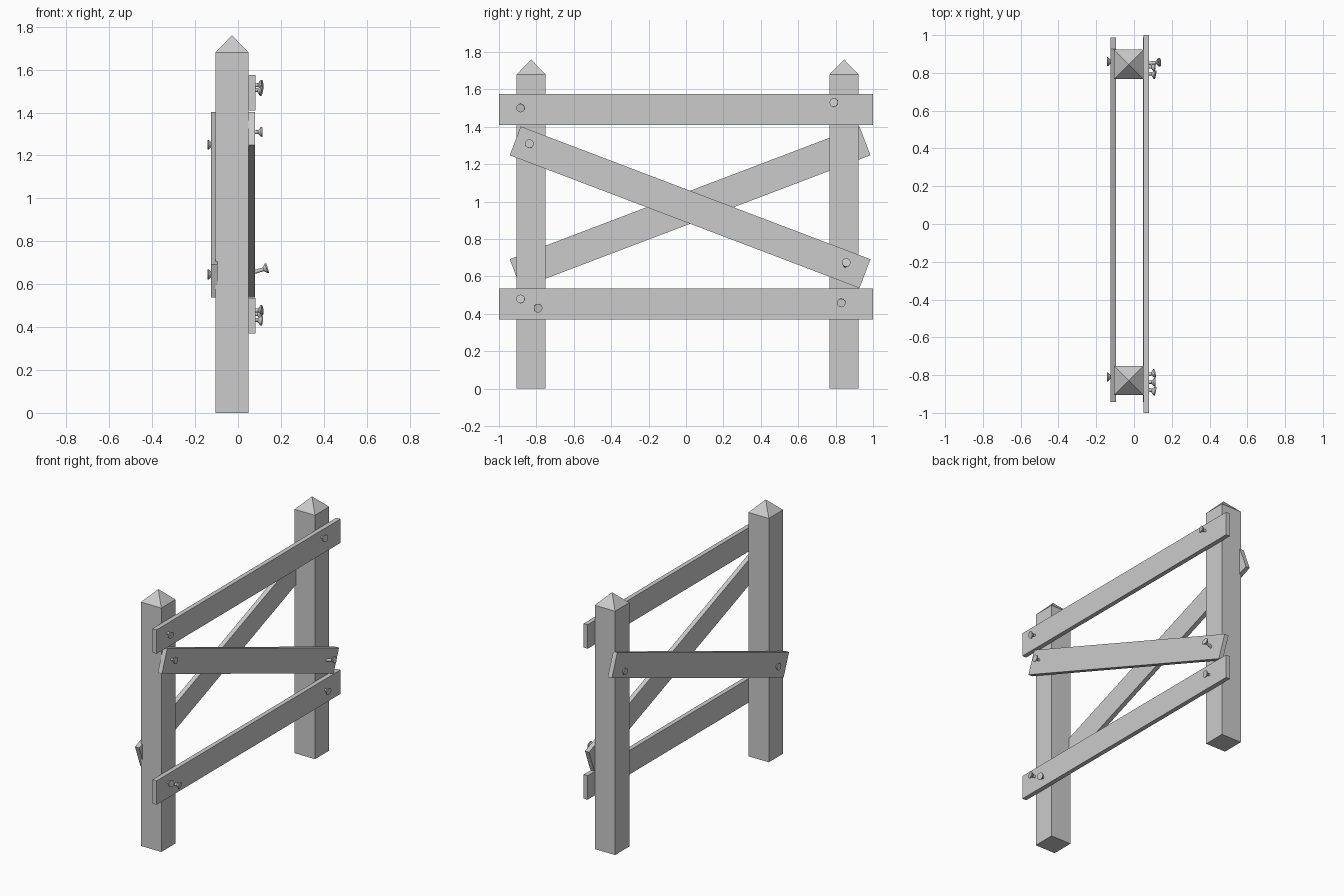
import bpy, bmesh, math
from mathutils import Matrix, Vector

cube = bpy.data.objects.get("Cube")
if cube:
    bpy.data.objects.remove(cube, do_unlink=True)

mat = bpy.data.materials.new("pale grey")
mat.use_nodes = True
GREY = (0.6, 0.6, 0.6, 1)
mat.diffuse_color = GREY
mat.node_tree.nodes["Principled BSDF"].inputs["Base Color"].default_value = GREY


def finish(name, bm):
    bmesh.ops.recalc_face_normals(bm, faces=bm.faces)
    mesh = bpy.data.meshes.new(name)
    bm.to_mesh(mesh)
    bm.free()
    mesh.materials.append(mat)
    obj = bpy.data.objects.new(name, mesh)
    bpy.context.collection.objects.link(obj)
    return obj


def post(name, y, x=-0.028, width=0.155, shoulder=1.68, peak=1.76):
    """Square post with a pyramid point."""
    bm = bmesh.new()
    bmesh.ops.create_cube(bm, size=1, matrix=Matrix.Translation((x, y, shoulder / 2))
                          @ Matrix.Diagonal((width, width, shoulder, 1)))
    top = max(bm.faces, key=lambda f: f.calc_center_median().z)
    tip = bmesh.ops.poke(bm, faces=[top])["verts"][0]
    tip.co.z = peak
    finish(name, bm)


def board(name, x, y, z, angle=0, length=2.0, thick=0.031):
    """Flat board along y, turned about x."""
    bm = bmesh.new()
    bmesh.ops.create_cube(bm, size=1, matrix=Matrix.Translation((x, y, z))
                          @ Matrix.Rotation(math.radians(angle), 4, "X")
                          @ Matrix.Diagonal((thick, length, 0.165, 1)))
    finish(name, bm)


def nail(name, head, direction, length=0.09):
    """Nail with a flared head, its shaft running back into the wood."""
    profile = [(0.009, -length), (0.009, -0.02), (0.023, -0.006), (0.023, 0)]
    sides = 16
    bm = bmesh.new()
    rings = [[bm.verts.new((r * math.cos(a), r * math.sin(a), h))
              for a in (math.tau * i / sides for i in range(sides))]
             for r, h in profile]
    for low, high in zip(rings, rings[1:]):
        for i in range(sides):
            j = (i + 1) % sides
            bm.faces.new((low[i], low[j], high[j], high[i]))
    bm.faces.new(rings[0])
    bm.faces.new(rings[-1])
    turn = Vector(direction).to_track_quat("Z", "Y").to_matrix().to_4x4()
    bm.transform(Matrix.Translation(head) @ turn)
    obj = finish(name, bm)
    bpy.ops.object.select_all(action="DESELECT")
    obj.select_set(True)
    bpy.context.view_layer.objects.active = obj
    bpy.ops.object.shade_smooth_by_angle(angle=math.radians(30))


# Posts
post("front_post", -0.828)
post("back_post", 0.845)

# Rails and crossed braces
board("top_rail", 0.065, 0, 1.492)
board("bottom_rail", 0.065, 0, 0.452)
board("left_brace", 0.064, 0.022, 0.97, -20.8)
board("right_brace", -0.11, 0.022, 0.97, 20.8)

# Nails: head centre and the way the head points
nails = {
    "top_rail_front_nail": ((0.112, -0.885, 1.50), (1, -0.2, -0.2)),
    "top_rail_back_nail": ((0.114, 0.79, 1.53), (1, -0.2, 0.1)),
    "left_brace_front_nail": ((0.114, -0.837, 1.31), (1, 0, 0.05)),
    "left_brace_back_nail": ((0.137, 0.857, 0.675), (1, 0.1, 0.3)),
    "bottom_rail_front_nail": ((0.114, -0.885, 0.48), (1, -0.2, 0.1)),
    "bottom_rail_inner_nail": ((0.112, -0.79, 0.43), (1, 0.2, -0.1)),
    "bottom_rail_back_nail": ((0.112, 0.83, 0.458), (1, -0.1, -0.1)),
    "right_brace_front_nail": ((-0.143, -0.81, 0.645), (-1, 0, 0)),
    "right_brace_back_nail": ((-0.143, 0.86, 1.25), (-1, 0, 0)),
}
for name, (head, direction) in nails.items():
    nail(name, head, direction)
